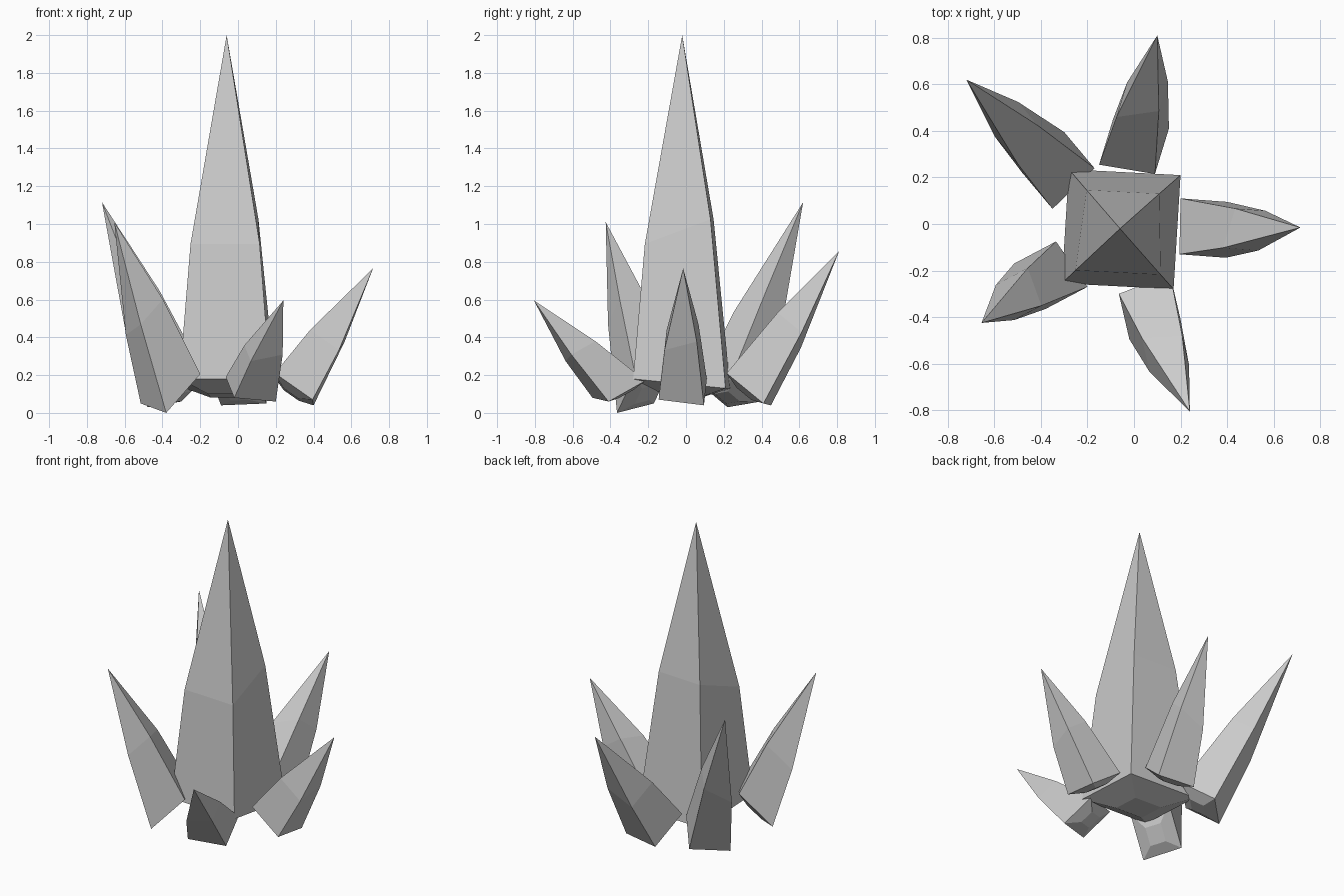
import bpy
import bmesh
from mathutils import Vector

default_cube = bpy.data.objects.get("Cube")
if default_cube:
    bpy.data.objects.remove(default_cube, do_unlink=True)

# Single stone colour
stone = bpy.data.materials.new("pale_grey_stone")
stone.use_nodes = True
colour = (0.6, 0.6, 0.6, 1)
stone.diffuse_color = colour
stone.node_tree.nodes["Principled BSDF"].inputs["Base Color"].default_value = colour

SHOULDERS = (0.39, 0.48, 0.48, 0.39)  # how far up each edge bends
BULGE = 1.25
CAP_SCALE = 0.4
CAP_DEPTH = 0.13


def crystal(name, first, second, third, tip):
    """Four-sided spire from three corners of its base and its tip."""
    a, b, c, tip = map(Vector, (first, second, third, tip))
    base = [a, b, c, a + c - b]
    centre = (a + c) / 2
    axis = (tip - centre).normalized()
    side = (b - a).length

    # Bent shoulder ring and the blunt inset underside
    shoulder = [centre.lerp(tip, t) + (p - centre) * (1 - t) * BULGE
                for p, t in zip(base, SHOULDERS)]
    cap = [centre + (p - centre) * CAP_SCALE - axis * side * CAP_DEPTH
           for p in base]

    bm = bmesh.new()
    rings = [[bm.verts.new(p) for p in ring] for ring in (cap, base, shoulder)]
    apex = bm.verts.new(tip)
    bm.faces.new(rings[0])
    for i in range(4):
        j = (i + 1) % 4
        for low, high in zip(rings, rings[1:]):
            bm.faces.new((low[i], low[j], high[j], high[i]))
        bm.faces.new((rings[-1][i], rings[-1][j], apex))
    bmesh.ops.recalc_face_normals(bm, faces=bm.faces)

    mesh = bpy.data.meshes.new(name)
    bm.to_mesh(mesh)
    bm.free()
    mesh.materials.append(stone)
    obj = bpy.data.objects.new(name, mesh)
    bpy.context.collection.objects.link(obj)
    return obj


# Tall central spire
crystal("central_crystal", (0.17, -0.28, 0.18), (0.2, 0.21, 0.13),
        (-0.28, 0.235, 0.13), (-0.06, -0.02, 2))

# Leaning shards around it
crystal("left_crystal", (0.395, -0.145, 0.07), (0.4, 0.095, 0.04),
        (0.2, 0.11, 0.18), (0.715, -0.015, 0.765))
crystal("front_crystal", (-0.02, -0.495, 0.08), (0.2, -0.41, 0.06),
        (0.155, -0.215, 0.17), (0.24, -0.805, 0.595))
crystal("back_crystal", (-0.09, 0.45, 0.04), (0.15, 0.41, 0.05),
        (0.09, 0.215, 0.21), (0.1, 0.81, 0.855))
crystal("back_right_crystal", (-0.48, 0.22, 0.03), (-0.3, 0.395, 0.06),
        (-0.17, 0.24, 0.19), (-0.72, 0.62, 1.115))
crystal("front_right_crystal", (-0.515, -0.17, 0.05), (-0.38, -0.365, 0),
        (-0.2, -0.27, 0.205), (-0.655, -0.425, 1.01))
